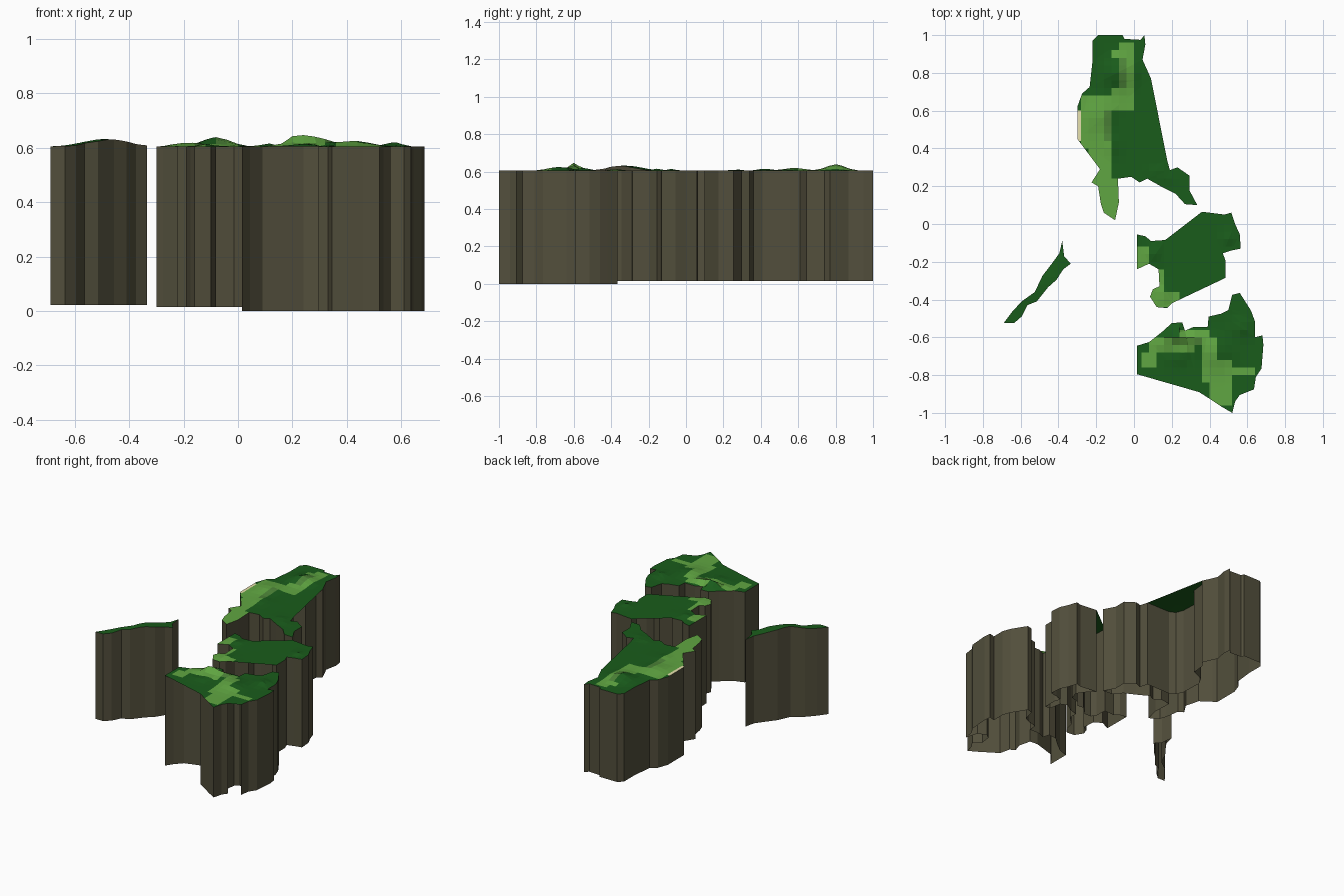
import bpy, bmesh, math
from mathutils import Vector
from mathutils.geometry import intersect_point_line

CELL = 0.04      # terrain grid size
COAST = 0.605    # height of the shoreline


def material(name, rgb):
    m = bpy.data.materials.new(name)
    m.diffuse_color = (*rgb, 1)
    return m


MATS = [material("rock", (.085, .078, .045)), material("forest", (.010, .107, .011)),
        material("grass", (.117, .381, .054)), material("scrub", (.075, .235, .040)),
        material("sand", (.80, .75, .42))]

# coast outlines, clockwise seen from above
north = [(-.19, 1), (-.06, 1), (-.05, .98), (.035, .975), (.055, 1), (.06, .95), (.045, .87),
         (.09, .77), (.06, .74), (.05, .645), (-.035, .61), (-.065, .555), (-.06, .41),
         (-.04, .36), (0, .34), (.175, .34), (.19, .285), (.23, .3), (.295, .255), (.295, .175),
         (.335, .10), (.27, .105), (.22, .16), (.15, .195), (.07, .24), (.03, .22), (-.015, .25),
         (-.085, .24), (-.08, .115), (-.10, .02), (-.16, .06), (-.175, .105), (-.19, .2),
         (-.225, .22), (-.18, .29), (-.205, .385), (-.275, .435), (-.3, .45), (-.3, .62),
         (-.275, .69), (-.235, .725), (-.22, .86), (-.22, .97)]
middle = [(.015, -.055), (.06, -.065), (.09, -.09), (.165, -.085), (.17, -.16), (.19, -.195),
          (.24, -.195), (.295, -.14), (.34, -.145), (.37, -.11), (.43, -.09), (.445, -.035),
          (.41, .015), (.36, .065), (.48, .05), (.515, .06), (.535, 0), (.56, -.055),
          (.565, -.13), (.515, -.14), (.47, -.155), (.485, -.195), (.485, -.285), (.45, -.28),
          (.435, -.2), (.39, -.18), (.325, -.22), (.28, -.23), (.28, -.29), (.22, -.345),
          (.2, -.42), (.175, -.445), (.12, -.44), (.085, -.385), (.1, -.345), (.135, -.33),
          (.13, -.24), (.08, -.21), (.015, -.24)]
south = [(.015, -.645), (.08, -.625), (.15, -.57), (.2, -.525), (.255, -.52), (.27, -.565),
         (.315, -.545), (.39, -.545), (.395, -.49), (.46, -.475), (.5, -.455), (.52, -.375),
         (.56, -.365), (.595, -.42), (.62, -.46), (.64, -.515), (.64, -.6), (.68, -.59),
         (.685, -.64), (.675, -.765), (.645, -.81), (.635, -.875), (.61, -.795), (.555, -.77),
         (.525, -.79), (.515, -.86), (.56, -.905), (.535, -.94), (.52, -1), (.46, -.965),
         (.4, -.925), (.345, -.89), (.33, -.82), (.295, -.8), (.315, -.74), (.295, -.66),
         (.24, -.655), (.155, -.68), (.09, -.7), (.045, -.75), (.015, -.795)]
west = [(-.38, -.09), (-.37, -.17), (-.335, -.21), (-.375, -.24), (-.41, -.295), (-.455, -.335),
        (-.515, -.41), (-.565, -.43), (-.595, -.49), (-.635, -.525), (-.69, -.525),
        (-.645, -.465), (-.595, -.41), (-.525, -.36), (-.485, -.275), (-.435, -.21),
        (-.395, -.155)]

# hills: x, y, radius, height
HILLS = [(-.08, .8, .07, .034), (-.18, .58, .08, .015), (-.1, .42, .05, .012),
         (.25, -.6, .09, .055), (.43, -.68, .08, .02), (.58, -.55, .05, .016),
         (.12, -.15, .05, .012), (.17, -.37, .05, .012), (.5, -.07, .04, .01),
         (.15, .27, .06, .008), (-.49, -.33, .14, .027)]
# ground cover boxes: material index, x0, x1, y0, y1 (later boxes win)
COVER = [(2, -.08, 0, .6, .98), (2, -.12, -.08, .88, .94), (2, -.12, -.04, .6, .72),
         (2, -.3, -.12, .4, .7), (2, -.24, -.12, .24, .4), (2, -.24, -.08, 0, .24),
         (3, -.08, -.04, .72, .9), (3, -.16, -.12, .44, .6),
         (2, 0, .1, -.24, -.13), (2, .08, .16, -.36, -.22), (2, .08, .24, -.46, -.36)]
COVER += [(2, .03, .12, -.76, -.68), (2, .08, .32, -.68, -.58), (2, .24, .42, -.66, -.55),
          (2, .34, .46, -.84, -.6), (2, .40, .52, -.96, -.72), (2, .48, .64, -.8, -.76),
          (3, .12, .24, -.66, -.62), (3, .32, .36, -.66, -.6), (4, -.31, -.28, .44, .6)]


def hill_height(x, y):
    return sum(h * math.exp(-((x - a) ** 2 + (y - b) ** 2) / (r * r)) for a, b, r, h in HILLS)


def coast_distance(p, pts):
    best = 9
    for a, b in zip(pts, pts[1:] + pts[:1]):
        q, t = intersect_point_line(p, a, b)
        q = a.lerp(b, min(1, max(0, t)))
        best = min(best, (p - q).length)
    return best


def cover(c):
    x, y = ((math.floor(v / CELL) + .5) * CELL for v in (c.x, c.y))
    index = 1
    for m, x0, x1, y0, y1 in COVER:
        if x0 < x < x1 and y0 < y < y1:
            index = m
    return index


def island(name, outline, base, flat_coast=True):
    pts = [Vector((x, y, 0)) for x, y in outline]
    bm = bmesh.new()
    bm.faces.new([bm.verts.new(p) for p in reversed(pts)])
    bmesh.ops.triangulate(bm, faces=bm.faces[:])
    # slice the top into grid cells
    for axis in (0, 1):
        lo, hi = min(p[axis] for p in pts), max(p[axis] for p in pts)
        n = Vector((1, 0, 0)) if axis == 0 else Vector((0, 1, 0))
        for i in range(math.floor(lo / CELL), math.ceil(hi / CELL) + 1):
            bmesh.ops.bisect_plane(bm, geom=bm.verts[:] + bm.edges[:] + bm.faces[:],
                                   plane_co=n * i * CELL, plane_no=n, dist=1e-5)
    for f in bm.faces:
        f.material_index = cover(f.calc_center_median())
    # raise the terrain
    for v in bm.verts:
        fade = min(1, coast_distance(v.co, pts) / .06) if flat_coast else 1
        v.co.z = COAST + fade * hill_height(v.co.x, v.co.y)
    # drop the cliff walls, open underneath
    top = set(bm.faces)
    rim = [e for e in bm.edges if e.is_boundary]
    new = bmesh.ops.extrude_edge_only(bm, edges=rim)["geom"]
    for g in new:
        if isinstance(g, bmesh.types.BMVert):
            g.co.z = base
    for f in bm.faces:
        if f not in top:
            f.material_index = 0
    bmesh.ops.recalc_face_normals(bm, faces=bm.faces[:])
    if sum(f.normal.z for f in top) < 0:
        bmesh.ops.reverse_faces(bm, faces=bm.faces[:])
    me = bpy.data.meshes.new(name)
    bm.to_mesh(me)
    bm.free()
    for m in MATS:
        me.materials.append(m)
    bpy.context.collection.objects.link(bpy.data.objects.new(name, me))


island("north_island", north, .015)
island("middle_island", middle, .015)
island("south_island", south, 0)
island("west_island", west, .022, flat_coast=False)
